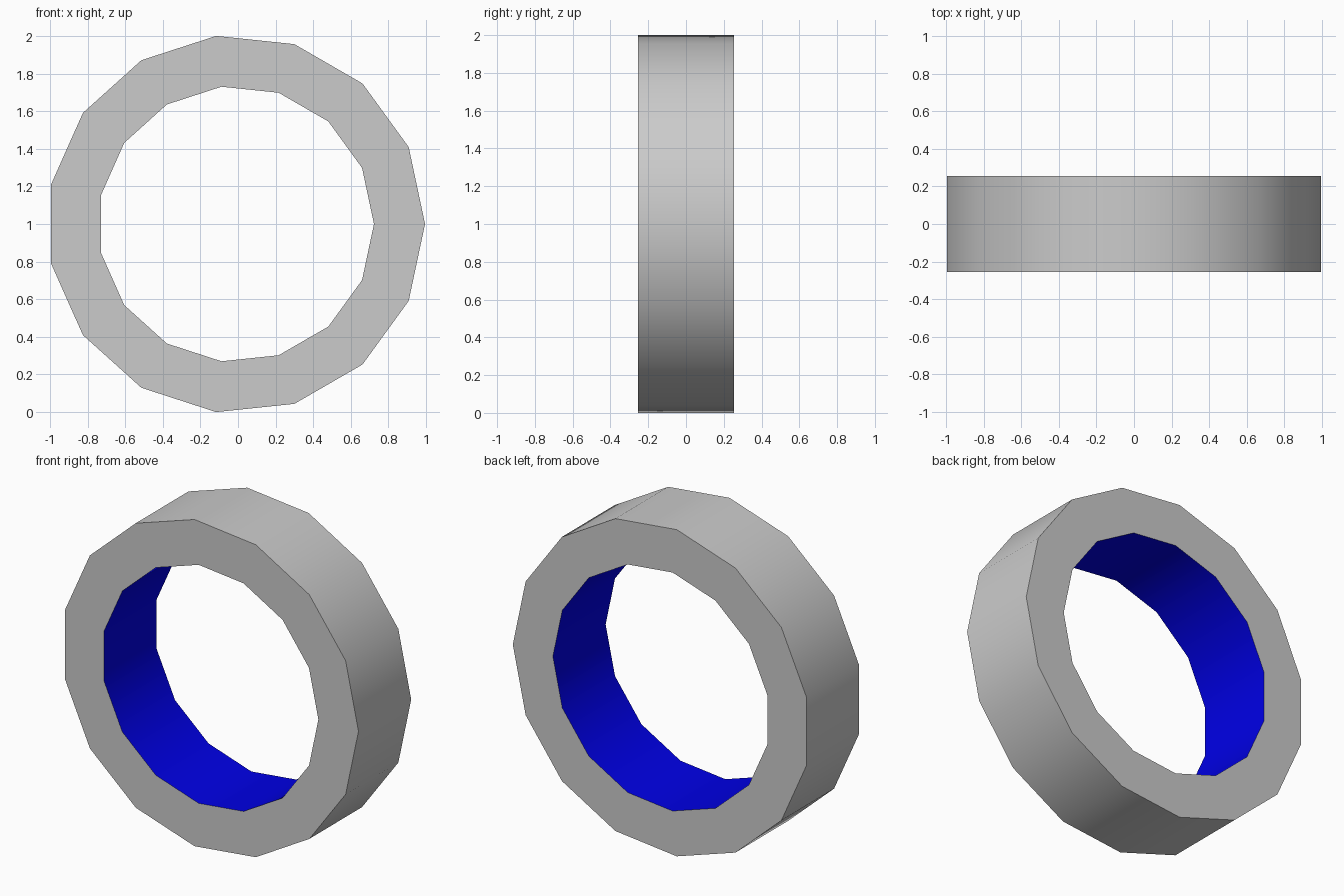
import bpy, bmesh, math

if "Cube" in bpy.data.objects:
    bpy.data.objects.remove(bpy.data.objects["Cube"])

SIDES = 15
OUTER, INNER, HALF = 1.0055, 0.734, 0.255
CX, CZ = -0.011, 1.0

bm = bmesh.new()


def loop(radius, y):
    return [bm.verts.new((CX + radius * math.cos(2 * math.pi * i / SIDES), y,
                          CZ + radius * math.sin(2 * math.pi * i / SIDES)))
            for i in range(SIDES)]


# Rectangular cross-section: tread, back cap, bore, front cap
loops = [loop(OUTER, -HALF), loop(OUTER, HALF), loop(INNER, HALF), loop(INNER, -HALF)]
for k in range(4):
    a, b = loops[k], loops[(k + 1) % 4]
    for i in range(SIDES):
        j = (i + 1) % SIDES
        face = bm.faces.new((a[i], b[i], b[j], a[j]))
        face.material_index = 1 if k == 2 else 0   # blue bore
bmesh.ops.recalc_face_normals(bm, faces=bm.faces[:])

mesh = bpy.data.meshes.new("ring")
bm.to_mesh(mesh)
bm.free()

# Blue inner wall, plain grey elsewhere
blue = bpy.data.materials.new("inner_blue")
blue.diffuse_color = (0.0, 0.0, 0.8, 1.0)
blue.use_nodes = True
blue.node_tree.nodes["Principled BSDF"].inputs["Base Color"].default_value = blue.diffuse_color
mesh.materials.append(None)
mesh.materials.append(blue)

ring = bpy.data.objects.new("ring", mesh)
bpy.context.collection.objects.link(ring)
bpy.context.view_layer.objects.active = ring
ring.select_set(True)
bpy.ops.object.shade_smooth_by_angle(angle=math.radians(40))
